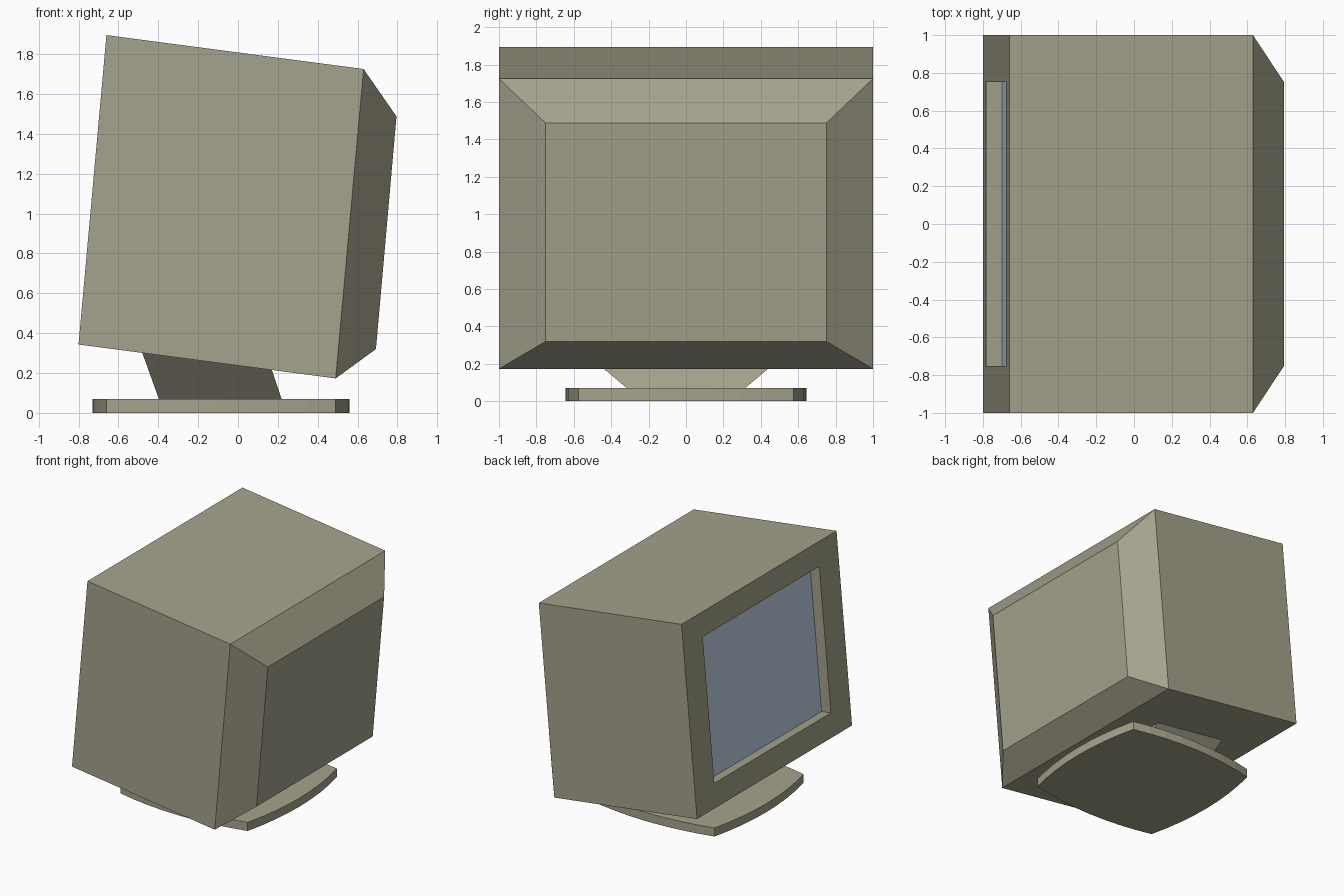
import bpy
import bmesh
from mathutils import Vector

cube = bpy.data.objects.get("Cube")
if cube:
    bpy.data.objects.remove(cube, do_unlink=True)


def material(name, rgb):
    mat = bpy.data.materials.new(name)
    mat.use_nodes = True
    mat.diffuse_color = (*rgb, 1)
    mat.node_tree.nodes["Principled BSDF"].inputs["Base Color"].default_value = (*rgb, 1)
    return mat


beige = material("beige plastic", (0.375, 0.362, 0.262))
glass = material("pale blue screen", (0.54, 0.66, 0.81))


def finish(name, bm, mat):
    bmesh.ops.recalc_face_normals(bm, faces=bm.faces[:])
    mesh = bpy.data.meshes.new(name)
    bm.to_mesh(mesh)
    bm.free()
    mesh.materials.append(mat)
    obj = bpy.data.objects.new(name, mesh)
    bpy.context.collection.objects.link(obj)


def ring(bm, low, high, half_low, half_high=None):
    """Four-sided section from two (x, z) points, spread evenly in y."""
    half_high = half_low if half_high is None else half_high
    return [bm.verts.new((x, y, z)) for (x, z), y in (
        (low, -half_low), (low, half_low), (high, half_high), (high, -half_high))]


def bridge(bm, a, b):
    n = len(a)
    for i in range(n):
        j = (i + 1) % n
        bm.faces.new((a[i], a[j], b[j], b[i]))


def loft(name, bm, sections, mat):
    """Closed solid running through a list of sections."""
    for a, b in zip(sections, sections[1:]):
        bridge(bm, a, b)
    bm.faces.new(sections[0])
    bm.faces.new(sections[-1])
    finish(name, bm, mat)


# Leaning screen side of the case and the direction it runs back
low, high = Vector((-0.80, 0.343)), Vector((-0.66, 1.895))
depth = Vector((1.29, -0.17))
inset = 0.124
open_low, open_high = low.lerp(high, inset), low.lerp(high, 1 - inset)
recess = depth * 0.07

# Case: recess floor, opening, rim, long box, tapered rear
bm = bmesh.new()
loft("monitor_case", bm, [
    ring(bm, open_low + recess, open_high + recess, 0.752),
    ring(bm, open_low, open_high, 0.752),
    ring(bm, low, high, 1.0),
    ring(bm, low + depth, high + depth, 1.0),
    ring(bm, (0.692, 0.32), (0.795, 1.487), 0.75),
], beige)

# Screen plate on the floor of the recess
bm = bmesh.new()
loft("screen", bm, [
    ring(bm, open_low + d, open_high + d, 0.752)
    for d in (recess - depth * 0.005, recess)
], glass)

# Neck flaring up to the underside of the case
bm = bmesh.new()
loft("stand_neck", bm, [
    ring(bm, (-0.395, 0.065), (0.22, 0.065), 0.31),
    ring(bm, (-0.48, 0.301), (0.17, 0.216), 0.49),
], beige)

# Base: square plate with bowed sides
centre_x, corner, bow, steps = -0.085, 0.575, 0.07, 8
outline = []
for side in range(4):
    for i in range(steps):
        t = 2 * i / steps - 1
        p = Vector((t * corner, -corner - bow * (1 - t * t)))
        for _ in range(side):
            p = Vector((-p.y, p.x))
        outline.append(p)
bm = bmesh.new()
loft("stand_base", bm, [
    [bm.verts.new((p.x + centre_x, p.y, z)) for p in outline] for z in (0, 0.07)
], beige)
